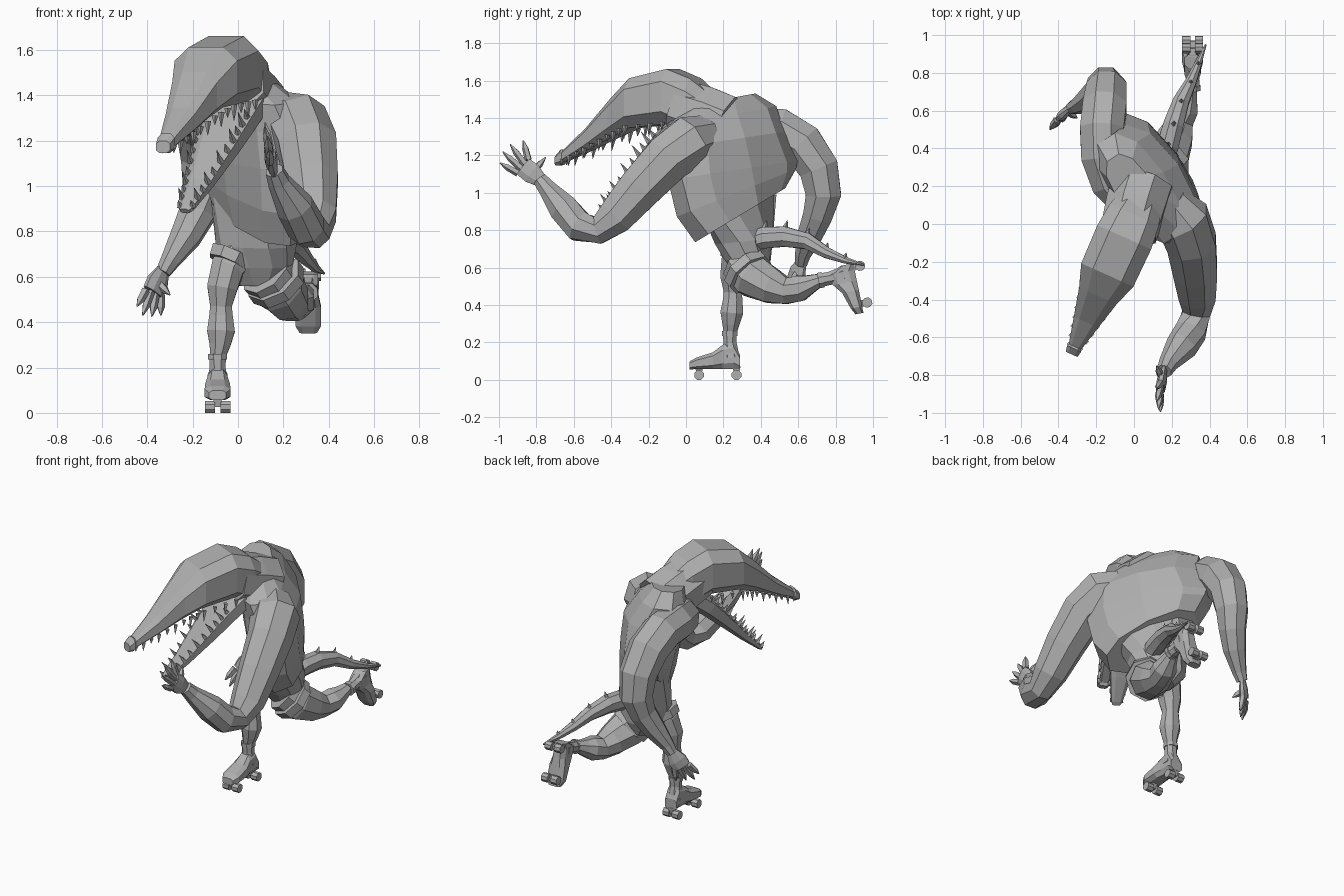
import bpy, bmesh, math
from mathutils import Vector as V, Matrix

if "Cube" in bpy.data.objects:
    bpy.data.objects.remove(bpy.data.objects["Cube"])

GREY = (0.43, 0.43, 0.43, 1)
clay = bpy.data.materials.new("plain grey")
clay.use_nodes = True
clay.diffuse_color = GREY
clay.node_tree.nodes["Principled BSDF"].inputs["Base Color"].default_value = GREY
UP = V((0, 0, 1))


def finish(name, bm, matrix=None):
    bmesh.ops.recalc_face_normals(bm, faces=bm.faces)
    mesh = bpy.data.meshes.new(name)
    bm.to_mesh(mesh)
    bm.free()
    mesh.materials.append(clay)
    ob = bpy.data.objects.new(name, mesh)
    bpy.context.collection.objects.link(ob)
    if matrix:
        ob.matrix_world = matrix


def add_loft(bm, rings, n=8, power=1.0):
    """Skin rings given as (centre, half-width vector, half-depth vector)."""
    loops = []
    for c, a, b in rings:
        loop = []
        for i in range(n):
            t = 2 * math.pi * (i + 0.5) / n
            u, v = math.cos(t), math.sin(t)
            u, v = (math.copysign(abs(k) ** power, k) for k in (u, v))
            loop.append(bm.verts.new(c + a * u + b * v))
        loops.append(loop)
    for p, q in zip(loops, loops[1:]):
        for i in range(n):
            j = (i + 1) % n
            bm.faces.new((p[i], p[j], q[j], q[i]))
    bm.faces.new(loops[0][::-1])
    bm.faces.new(loops[-1])


def add_tube(bm, pts, n=8, side=V((1, 0, 0)), flat=1.0, power=1.0):
    """Tube through (x, y, z, radius); flat scales it across the side vector."""
    cs = [V(p[:3]) for p in pts]
    rings = []
    for i, c in enumerate(cs):
        d = (cs[min(i + 1, len(cs) - 1)] - cs[max(i - 1, 0)]).normalized()
        a = (side - d * side.dot(d)).normalized()
        rings.append((c, a * pts[i][3], d.cross(a) * pts[i][3] * flat))
    add_loft(bm, rings, n, power)


def tube(name, pts, **kw):
    bm = bmesh.new()
    add_tube(bm, pts, **kw)
    finish(name, bm)


def add_spike(bm, base, direction, length, r):
    d = direction.normalized()
    a = d.orthogonal().normalized()
    add_loft(bm, [(base - d * 0.01, a * r, d.cross(a) * r),
                  (base + d * length, a * 0.001, d.cross(a) * 0.001)], 4)


# Torso: broad twisted shirt above narrow hips; rows are x, y, z, width, depth, yaw, slope
def body(name, rows):
    bm = bmesh.new()
    rings = []
    for x, y, z, w, d, yaw, slope in rows:
        t = math.radians(yaw)
        a = V((math.cos(t), math.sin(t), 0))
        b = V((-a.y, a.x, 0))
        a.z, b.z = a.y * slope, b.y * slope
        rings.append((V((x, y, z)), a * w, b * d))
    add_loft(bm, rings, 10, 0.85)
    finish(name, bm)


body("shirt", [(.1, .29, .88, .28, .15, -50, .6), (.09, .27, 1, .36, .17, -55, .4),
               (.085, .25, 1.12, .39, .18, -56, .15), (.085, .215, 1.28, .345, .18, -56, .15),
               (.03, .19, 1.41, .33, .15, -56, .18), (-.01, .2, 1.5, .19, .1, -56, .18)])
body("hips", [(.09, .34, .56, .09, .08, -15, 0), (.08, .33, .64, .16, .12, -15, 0),
              (.08, .31, .74, .18, .14, -25, .1), (.08, .28, .95, .25, .13, -45, .2)])
tube("neck", [(.05, .22, 1.36, .17), (.01, .1, 1.41, .17), (-.03, -.05, 1.46, .16)])

# Head: long snout tapering forward; rows are y, top, bottom, half width
SIDE = V((.91, -.41, 0))
HEAD = [(.13, 1.55, 1.28, .12), (.05, 1.62, 1.3, .15), (-.07, 1.67, 1.36, .165),
        (-.27, 1.62, 1.34, .16), (-.38, 1.51, 1.29, .115), (-.52, 1.35, 1.22, .075),
        (-.65, 1.23, 1.16, .038), (-.66, 1.235, 1.145, .043), (-.69, 1.2, 1.145, .036)]
head_rings = [(V((-.02 + .45 * y, y, (top + low) / 2)), SIDE * w, UP * (top - low) / 2)
              for y, top, low, w in HEAD]
bm = bmesh.new()
add_loft(bm, head_rings, 8, 0.68)
finish("head", bm)

# Lower jaw hanging open
JAW = [(0, 0, 1.36, .14), (-.05, -.1, 1.27, .13), (-.1, -.2, 1.16, .105),
       (-.17, -.33, 1.01, .065), (-.225, -.43, .905, .036), (-.235, -.445, .89, .025)]
tube("lower_jaw", JAW, side=SIDE, flat=.5, power=.7)

# Teeth along both edges of each jaw
JAW_UP = V((-.2, -.45, .6))
bm = bmesh.new()


def tooth_row(points, widths, direction, count, length):
    for k in range(count):
        f = k / (count - 1) * (len(points) - 1.001)
        i, t = int(f), f % 1
        mid = points[i].lerp(points[i + 1], t)
        w = widths[i] + (widths[i + 1] - widths[i]) * t
        for sign in (1, -1):
            size = length * (.7 + .6 * (k % 2)) * (.65 + 2.5 * w)
            add_spike(bm, mid + SIDE * sign * w * .85, direction, size, .015)


upper = HEAD[2:7]
tooth_row([V((-.02 + .45 * r[0], r[0], r[2] + .01)) for r in upper],
          [r[3] for r in upper], V((0, -.1, -1)), 13, .045)
tooth_row([V(r[:3]) + JAW_UP.normalized() * r[3] * .4 for r in JAW[1:5]],
          [r[3] for r in JAW[1:5]], JAW_UP, 11, .055)
finish("teeth", bm)

# Arms
tube("left_arm", [(.18, .1, 1.3, .12), (.26, .02, 1.27, .15), (.305, -.1, 1.18, .14),
                  (.325, -.25, 1.02, .125), (.335, -.38, .87, .105), (.33, -.47, .8, .08),
                  (.3, -.57, .82, .088), (.25, -.65, .91, .085), (.18, -.74, 1.02, .052),
                  (.16, -.78, 1.07, .042)])
tube("right_arm", [(-.03, .1, 1.3, .09), (-.12, .22, 1.32, .115), (-.165, .36, 1.34, .125),
                   (-.17, .5, 1.335, .125), (-.155, .62, 1.26, .125), (-.145, .71, 1.13, .115),
                   (-.15, .735, .99, .102), (-.18, .705, .88, .085), (-.23, .665, .78, .072),
                   (-.3, .625, .67, .045), (-.33, .615, .62, .035)])


# Hands: flat palm with pointed fingers
def hand(name, wrist, palm_end, across, tips):
    wrist, end, across = V(wrist), V(palm_end), V(across).normalized()
    bm = bmesh.new()
    mid = wrist.lerp(end, .55)
    add_tube(bm, [(*wrist, .036), (*mid, .06), (*end, .058)], side=across, flat=.45)
    for k, tip in enumerate(tips):
        tip = V(tip)
        root = end + across * (.045 - .03 * k) if k < 4 else mid
        joint = root.lerp(tip, .6)
        add_tube(bm, [(*root, .02), (*joint, .018), (*tip, .003)], n=5, side=across)
    finish(name, bm)


hand("left_hand", (.16, -.77, 1.06), (.14, -.87, 1.14), (0, .6, .75),
     [(.12, -.87, 1.28), (.12, -.94, 1.26), (.13, -.98, 1.22), (.14, -.995, 1.16),
      (.12, -.75, 1.19)])
hand("right_hand", (-.33, .62, .63), (-.375, .58, .53), (.7, .6, -.2),
     [(-.34, .59, .43), (-.38, .54, .425), (-.42, .51, .43), (-.445, .5, .47),
      (-.3, .56, .52)])

# Legs with shorts cuffs
tube("right_leg", [(.02, .3, .72, .09), (-.045, .265, .64, .08), (-.07, .25, .55, .072),
                   (-.075, .25, .47, .052), (-.075, .25, .43, .056), (-.075, .245, .36, .066),
                   (-.08, .24, .3, .05), (-.09, .235, .24, .034)])
tube("left_leg", [(.12, .3, .62, .12), (.18, .36, .55, .12), (.22, .46, .5, .1),
                  (.245, .54, .475, .075), (.27, .61, .49, .075), (.285, .66, .51, .055),
                  (.3, .72, .535, .036)])
tube("right_cuff", [(-.025, .28, .705, .1), (-.045, .27, .66, .093)])
tube("left_cuff", [(.155, .315, .595, .135), (.18, .345, .56, .135)])

# Tail with a row of back spikes
TAIL = [(.16, .33, .735, .055), (.18, .42, .76, .062), (.21, .53, .765, .058),
        (.25, .65, .74, .046), (.3, .75, .68, .032), (.34, .85, .64, .02), (.38, .95, .615, .005)]
tube("tail", TAIL)
bm = bmesh.new()
for x, y, z, r in TAIL[1:6]:
    add_spike(bm, V((x, y, z + r * .8)), V((.1, .3, 1)), .015 + r * .5, .02)
finish("tail_spikes", bm)


# Roller skates: boot, cuff, plate and four wheels, toe towards -y
def skate(label, matrix):
    bm = bmesh.new()
    rings = [(V((0, y, (top + .055) / 2)), V((w, 0, 0)), UP * (top - .055) / 2)
             for y, top, w in ((-.215, .1, .04), (-.18, .12, .06), (-.09, .15, .058),
                               (-.04, .19, .047), (.02, .21, .045), (.055, .13, .044))]
    add_loft(bm, rings, 8, .65)
    add_tube(bm, [(0, .005, .12, .05), (0, 0, .2, .038), (0, 0, .25, .04)])
    finish(label + "_boot", bm, matrix)
    bm = bmesh.new()
    add_tube(bm, [(0, 0, .235, .045), (0, 0, .26, .045)])
    finish(label + "_boot_cuff", bm, matrix)
    bm = bmesh.new()
    for y in (-.165, .035):
        add_tube(bm, [(0, y, .07, .03), (0, y, .025, .018)], n=4)
        for x in (-.034, .034):
            add_tube(bm, [(x - .022, y, .026, .028), (x + .022, y, .026, .028)], side=UP)
    finish(label + "_wheels", bm, matrix)


skate("right", Matrix.Translation((-.09, .235, 0)))
skate("left", Matrix.Translation((.31, .963, .58)) @ Matrix.Rotation(math.radians(101), 4, "X"))
